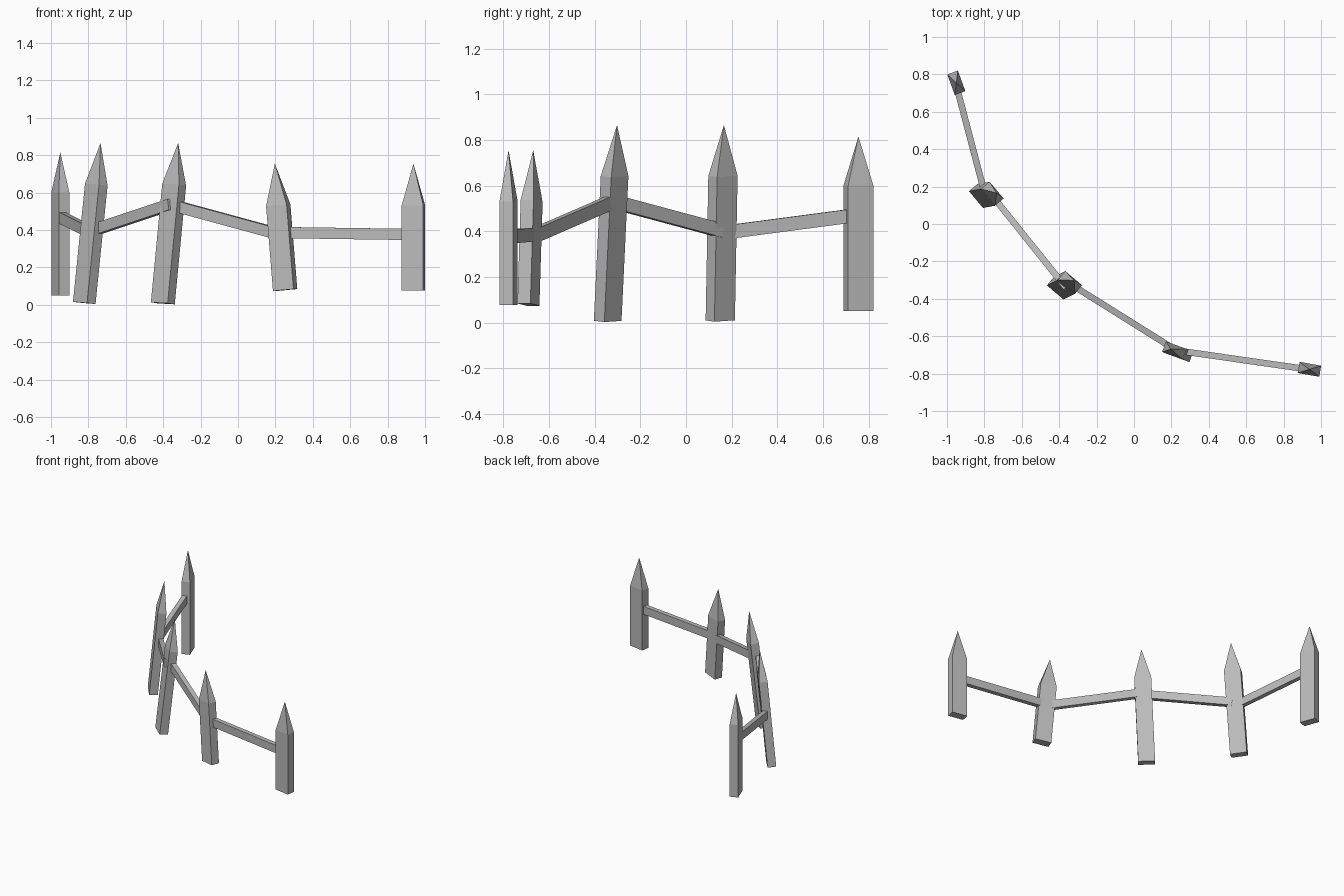
import bpy, bmesh
from mathutils import Matrix, Vector
from math import radians

cube = bpy.data.objects.get("Cube")
if cube:
    bpy.data.objects.remove(cube, do_unlink=True)

grey = bpy.data.materials.new("weathered_grey")
grey.use_nodes = True
colour = (0.5, 0.5, 0.5, 1)
grey.diffuse_color = colour
grey.node_tree.nodes["Principled BSDF"].inputs["Base Color"].default_value = colour

POST_W, POST_D = 0.117, 0.06
RAIL_T, RAIL_H = 0.034, 0.06


def finish(name, bm, matrix):
    bmesh.ops.recalc_face_normals(bm, faces=bm.faces)
    mesh = bpy.data.meshes.new(name)
    bm.to_mesh(mesh)
    bm.free()
    mesh.materials.append(grey)
    obj = bpy.data.objects.new(name, mesh)
    obj.matrix_world = matrix
    bpy.context.collection.objects.link(obj)


def post(name, base, tip, shoulder, yaw):
    """Leaning plank stake whose top face is drawn up into a point."""
    base, tip = Vector(base), Vector(tip)
    axis = tip - base
    length = axis.length
    bm = bmesh.new()
    bmesh.ops.create_cube(bm, size=1)
    bmesh.ops.scale(bm, verts=bm.verts, vec=(POST_W, POST_D, length * shoulder))
    bmesh.ops.translate(bm, verts=bm.verts, vec=(0, 0, length * shoulder / 2))
    bm.faces.ensure_lookup_table()
    top = max(bm.faces, key=lambda f: f.calc_center_median().z)
    bmesh.ops.poke(bm, faces=[top])["verts"][0].co.z = length
    lean = Vector((0, 0, 1)).rotation_difference(axis).to_matrix().to_4x4()
    finish(name, bm, Matrix.Translation(base) @ lean @ Matrix.Rotation(radians(yaw), 4, "Z"))


def rail(name, start, end):
    """Thin bar between two posts, kept upright."""
    start, end = Vector(start), Vector(end)
    bm = bmesh.new()
    bmesh.ops.create_cube(bm, size=1)
    bmesh.ops.scale(bm, verts=bm.verts, vec=((end - start).length, RAIL_T, RAIL_H))
    along = (end - start).normalized()
    side = Vector((0, 0, 1)).cross(along).normalized()
    turn = Matrix((along, side, along.cross(side))).transposed().to_4x4()
    finish(name, bm, Matrix.Translation((start + end) / 2) @ turn)


# Pointed posts: base centre, tip, shoulder fraction, yaw
post("back_post", (-0.95, 0.755, 0.05), (-0.95, 0.755, 0.815), 0.72, -70)
post("back_middle_post", (-0.822, 0.15, 0.01), (-0.735, 0.166, 0.865), 0.74, -50)
post("middle_post", (-0.402, -0.343, 0.008), (-0.32, -0.302, 0.865), 0.74, -40)
post("front_middle_post", (0.252, -0.69, 0.079), (0.197, -0.669, 0.755), 0.67, -20)
post("front_post", (0.938, -0.777, 0.077), (0.938, -0.777, 0.755), 0.67, -10)

# Rails linking neighbouring posts
rail("back_rail", (-0.942, 0.71, 0.466), (-0.80, 0.17, 0.395))
rail("back_middle_rail", (-0.76, 0.154, 0.403), (-0.36, -0.345, 0.537))
rail("front_middle_rail", (-0.34, -0.321, 0.53), (0.23, -0.678, 0.375))
rail("front_rail", (0.24, -0.678, 0.386), (0.93, -0.777, 0.376))
